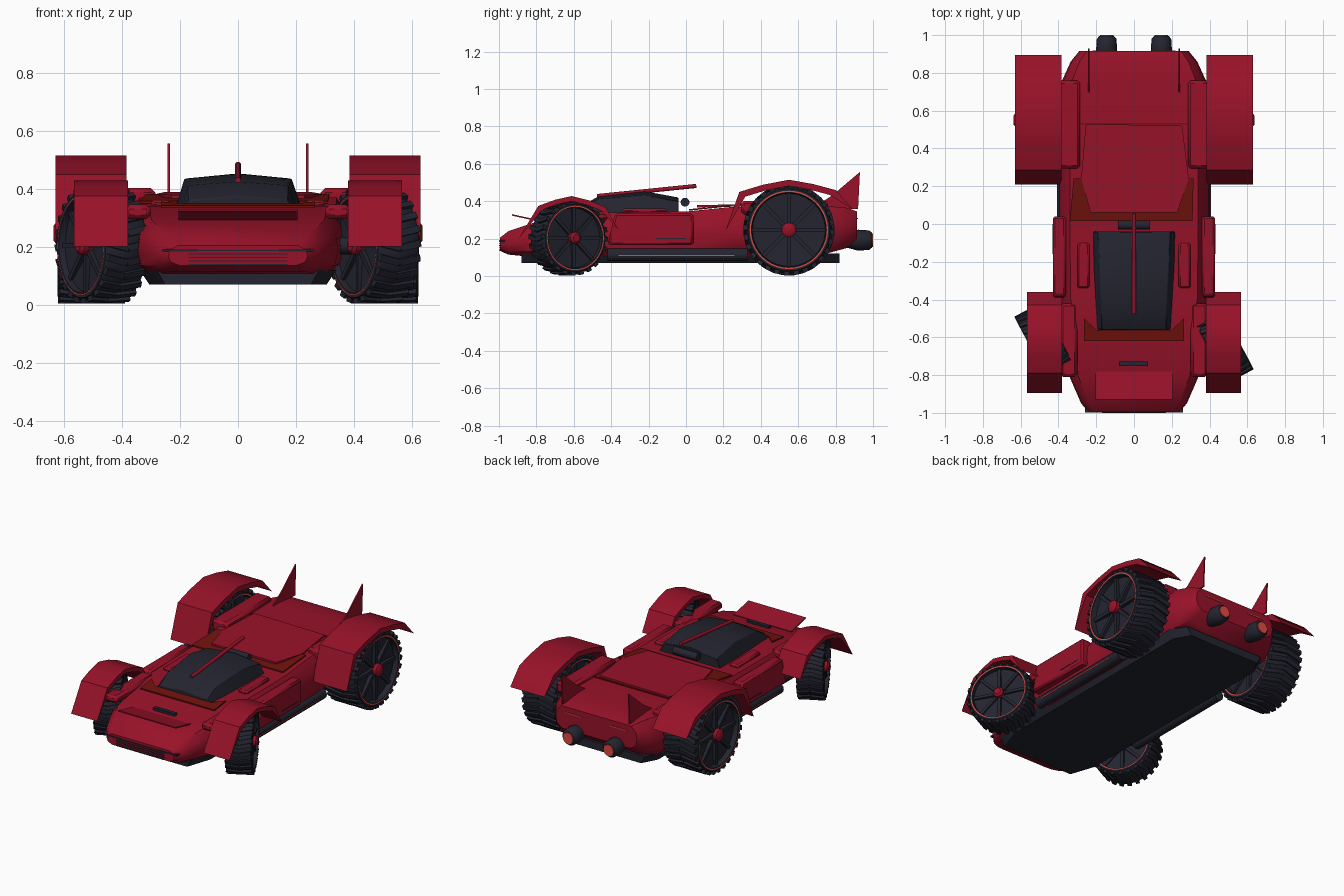
import bpy, bmesh, math
from mathutils import Matrix, Vector

if "Cube" in bpy.data.objects:
    bpy.data.objects.remove(bpy.data.objects["Cube"])


def mat(name, c):
    m = bpy.data.materials.new(name)
    m.diffuse_color = (*c, 1)
    m.use_nodes = True
    m.node_tree.nodes["Principled BSDF"].inputs["Base Color"].default_value = m.diffuse_color
    return m


RED = mat("deep red", (0.31, 0.006, 0.022))
DARK = mat("charcoal", (0.017, 0.018, 0.029))
BROWN = mat("dark red trim", (0.16, 0.006, 0.004))
GLOW = mat("orange red glow", (0.75, 0.07, 0.055))


def finish(name, bm, material, bevel=0):
    bmesh.ops.recalc_face_normals(bm, faces=bm.faces)
    me = bpy.data.meshes.new(name)
    bm.to_mesh(me)
    bm.free()
    ob = bpy.data.objects.new(name, me)
    bpy.context.collection.objects.link(ob)
    me.materials.append(material)
    if bevel:
        b = ob.modifiers.new("bevel", 'BEVEL')
        b.width, b.segments, b.limit_method = bevel, 1, 'ANGLE'
    return ob


def add_box(bm, M, size):
    bmesh.ops.create_cube(bm, size=1, matrix=M @ Matrix.Diagonal((*size, 1)))


def box(name, lo, hi, material, bevel=0):
    bm = bmesh.new()
    lo, hi = Vector(lo), Vector(hi)
    add_box(bm, Matrix.Translation((lo + hi) / 2), [abs(v) for v in hi - lo])
    return finish(name, bm, material, bevel)


def loft(name, rings, material, bevel=0):
    """Skin closed rings of equal point count and cap both ends."""
    bm = bmesh.new()
    vs = [[bm.verts.new(p) for p in r] for r in rings]
    n = len(vs[0])
    for a, b in zip(vs, vs[1:]):
        for i in range(n):
            bm.faces.new((a[i], a[(i + 1) % n], b[(i + 1) % n], b[i]))
    bm.faces.new(vs[0])
    bm.faces.new(vs[-1])
    return finish(name, bm, material, bevel)


def extrude_x(name, yz, x0, x1, material, bevel=0):
    return loft(name, [[(x, y, z) for y, z in yz] for x in (x0, x1)], material, bevel)


def plate(name, xy, z, material, t=0.008):
    """Flat plate; z is a function of y."""
    return loft(name, [[(x, y, z(y) + d) for x, y in xy] for d in (0, t)], material)


def lathe(name, prof, M, material, seg=32):
    """Revolve (x, radius) points around the local x axis."""
    rings = [[M @ Vector((x, r * math.cos(2 * math.pi * i / seg), r * math.sin(2 * math.pi * i / seg)))
              for i in range(seg)] for x, r in prof]
    return loft(name, rings, material)


def rod(name, a, b, r, material, seg=12):
    a, b = Vector(a), Vector(b)
    q = Vector((1, 0, 0)).rotation_difference(b - a).to_matrix().to_4x4()
    return lathe(name, [(0, r), ((b - a).length, r)], Matrix.Translation(a) @ q, material, seg)


# Body shell: chamfered cross-sections (y, half width, bottom, top)
rings = []
for y, w, b, t in [(-0.995, .24, .135, .205), (-.95, .28, .115, .24), (-.80, .345, .10, .29),
                   (-.50, .365, .10, .34), (-.40, .39, .10, .34), (0, .395, .10, .345),
                   (.25, .395, .10, .37), (.75, .385, .12, .375), (.86, .335, .15, .365),
                   (.915, .29, .20, .345)]:
    h = t - b
    half = [(.84, 0), (.97, .18), (1, .45), (.98, .75), (.86, 1)]
    rings.append([(w * u, y, b + h * v) for u, v in half] +
                 [(-w * u, y, b + h * v) for u, v in reversed(half)])
loft("body_shell", rings, RED)

# Underbody tray
loft("underbody", [[(x * s, y, z) for x, y in [(-.28, -.88), (.28, -.88), (.34, -.72), (.34, .72),
                                               (.28, .82), (-.28, .82), (-.34, .72), (-.34, -.72)]]
                   for s, z in [(.9, .07), (1, .12)]], DARK)

# Hood flap, trim plates and engine cover
plate("hood_flap", [(-.205, -.93), (.205, -.93), (.205, -.78), (-.205, -.78)],
      lambda y: .29 + (-.78 - y) * .22, RED)
plate("front_trim", [(-.265, -.62), (.265, -.62), (.265, -.5), (.2, -.56), (-.2, -.56), (-.265, -.5)],
      lambda y: .334 + (y + .62) * .12, BROWN)
plate("rear_trim", [(-.34, .015), (.31, .015), (.315, .24), (-.32, .24)],
      lambda y: .348 + y * .105, BROWN)
plate("engine_cover", [(-.23, .06), (.23, .06), (.29, .24), (.255, .52), (-.255, .53), (-.28, .24)],
      lambda y: .366 + y * .02, RED, .012)
box("rear_deck_seam", (-.29, .528, .372), (.29, .534, .379), BROWN)
box("hood_vent", (-.08, -.752, .29), (.075, -.728, .315), DARK)

# Canopy: faceted sections (y, half width, shoulder height, ridge height)
loft("canopy", [[(-w, y, .335), (-w * .86, y, s), (0, y, t), (w * .86, y, s), (w, y, .335)]
                for y, w, s, t in [(-.56, .195, .36, .375), (-.47, .20, .412, .425),
                                   (-.22, .215, .435, .453), (-.04, .22, .40, .42)]], DARK, .004)
rod("canopy_spine", (0, -.475, .428), (0, .055, .482), .011, RED)
rod("spine_mount", (-.085, -.005, .395), (.085, -.005, .395), .024, DARK)

# Front grille slots
for i in range(5):
    z = .187 - i * .012
    box("grille_slot", (-.17, -1.0, z - .002), (.17, -.975, z + .002), DARK)
for s in (-1, 1):
    box("grille_end", (s * .14, -.998, .183), (s * .26, -.955, .192), DARK)


def fender(name, pts, c, x0, x1, k):
    inner = [(c[0] + (y - c[0]) * k, c[1] + (z - c[1]) * k) for y, z in pts[1:-1]]
    rows = [pts[0]] + pts[1:-1] + [pts[-1]]
    bm = bmesh.new()
    ends = []
    lower = [pts[0]] + inner + [pts[-1]]
    for x in (x0, x1):
        o = [bm.verts.new((x, y, z)) for y, z in rows]
        n = [o[0]] + [bm.verts.new((x, y, z)) for y, z in lower[1:-1]] + [o[-1]]
        ends.append((o, n))
    (o0, n0), (o1, n1) = ends
    for i in range(len(rows) - 1):
        bm.faces.new((o0[i], o0[i + 1], o1[i + 1], o1[i]))
        bm.faces.new((n0[i], n1[i], n1[i + 1], n0[i + 1]))
        for o, n in ends:
            quad = list(dict.fromkeys((o[i], n[i], n[i + 1], o[i + 1])))
            bm.faces.new(quad)
    finish(name, bm, RED)


def wheel(name, M, r, w, lugs):
    h = w / 2
    lathe(name + "_tyre", [(-.3 * w, .02), (-.36 * w, .8 * r), (-h, .82 * r), (-h, .9 * r), (-.42 * w, .95 * r),
                           (.42 * w, .95 * r), (h, .9 * r), (h, .82 * r), (.36 * w, .8 * r), (.3 * w, .02)],
          M, DARK, 40)
    bm = bmesh.new()
    for i in range(lugs):                      # slanted tread blocks, two per row
        R = M @ Matrix.Rotation(2 * math.pi * i / lugs, 4, 'X')
        for s in (-1, 1):
            T = Matrix.Translation((s * w * .24, 0, r * .955)) @ Matrix.Rotation(s * .22, 4, 'Z')
            add_box(bm, R @ T, (w * .49, r * .12, r * .09))
    finish(name + "_tread", bm, DARK)
    bm = bmesh.new()
    for s in (-1, 1):                          # spokes
        for i in range(8):
            R = M @ Matrix.Rotation(math.pi * i / 4, 4, 'X')
            add_box(bm, R @ Matrix.Translation((s * w * .37, 0, r * .44)), (w * .1, r * .09, r * .8))
    finish(name + "_spokes", bm, DARK)
    for s in (-1, 1):                          # glowing ring and hub
        bm = bmesh.new()
        prev = None
        loop = []
        for i in range(40):
            a = 2 * math.pi * i / 40
            loop.append([bm.verts.new(M @ Vector((s * (h + .003), q * r * math.cos(a), q * r * math.sin(a))))
                         for q in (.835, .862)])
        for a, b in zip(loop, loop[1:] + loop[:1]):
            bm.faces.new((a[0], a[1], b[1], b[0]))
        finish(name + "_ring", bm, GLOW)
        lathe(name + "_hub", [(s * w * .3, .16 * r), (s * (h + .004), .16 * r), (s * (h + .015), .1 * r)],
              M, RED, 12)


for s, side in ((-1, "left"), (1, "right")):
    # Wheels, front pair steered
    wheel(side + "_rear_wheel", Matrix.Translation((s * .505, .55, .247)), .243, .235, 28)
    wheel(side + "_front_wheel", Matrix.Translation((s * .47, -.63, .204)) @
          Matrix.Rotation(math.radians(28), 4, 'Z'), .2, .16, 24)
    rod("rear_axle", (s * .3, .55, .247), (s * .45, .55, .247), .03, DARK)
    rod("front_axle", (s * .28, -.63, .204), (s * .45, -.63, .204), .03, DARK)
    # Fenders
    fender(side + "_rear_fender", [(.21, .24), (.285, .45), (.41, .488), (.55, .515), (.68, .492),
                                   (.80, .46), (.895, .355)], (.55, .24), s * .385, s * .63, .88)
    fender(side + "_front_fender", [(-.895, .20), (-.79, .375), (-.70, .408), (-.61, .428), (-.52, .405),
                                    (-.43, .37), (-.36, .245)], (-.62, .2), s * .38, s * .566, .88)
    # Fender mounts
    box("rear_mount", (s * .285, .295, .33), (s * .40, .76, .402), RED, .015)
    box("front_mount", (s * .30, -.81, .295), (s * .39, -.42, .345), RED, .015)
    # Side pods, vents and sill pipes
    extrude_x("side_pod", [(-.42, .165), (.04, .165), (.04, .335), (-.38, .335)], s * .36, s * .43, RED, .012)
    box("pod_slot", (s * .428, -.16, .199), (s * .432, 0, .204), DARK)
    box("deck_vent", (s * .235, -.34, .335), (s * .30, -.10, .362), RED, .01)
    rod("sill_pipe", (s * .37, -.42, .115), (s * .37, .33, .115), .035, DARK)
    box("sill_glow", (s * .403, -.36, .107), (s * .407, .26, .112), GLOW)
    # Tail fins, exhausts and tail strips
    extrude_x("tail_fin", [(.67, .36), (.78, .43), (.93, .557), (.92, .36)], s * .235, s * .243, RED)
    E = Matrix.Translation((s * .145, .86, .192)) @ Matrix.Rotation(math.pi / 2, 4, 'Z')
    lathe("exhaust", [(0, .04), (.06, .056), (.12, .052), (.134, .04)], E, DARK, 16)
    lathe("exhaust_glow", [(.12, .036), (.14, .036)], E, GLOW, 16)
    box("tail_strip", (s * .10, .90, .305), (s * .22, .919, .311), GLOW)

# Smooth curved faces, keep hard edges
bpy.ops.object.select_all(action='SELECT')
bpy.context.view_layer.objects.active = bpy.context.scene.objects[0]
bpy.ops.object.shade_smooth_by_angle(angle=math.radians(38))
